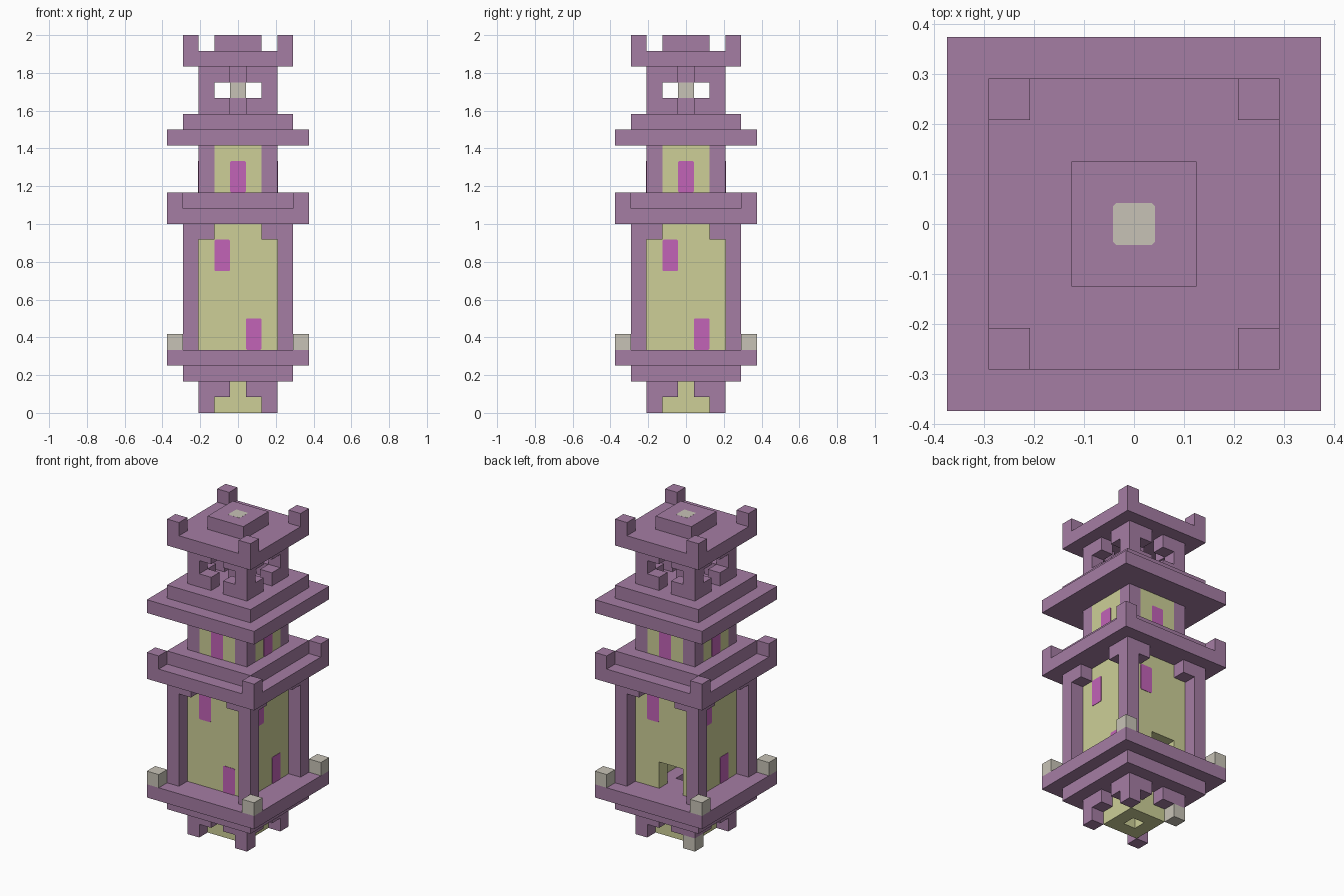
import bpy
import bmesh
from math import pi
from mathutils import Matrix, Vector

cube = bpy.data.objects.get("Cube")
if cube:
    bpy.data.objects.remove(cube, do_unlink=True)

B = 1 / 12          # one masonry block
QUADS = [(sx, sy) for sx in (-1, 1) for sy in (-1, 1)]


def material(name, r, g, b):
    m = bpy.data.materials.new(name)
    m.use_nodes = True
    m.diffuse_color = (r, g, b, 1)
    m.node_tree.nodes["Principled BSDF"].inputs["Base Color"].default_value = (r, g, b, 1)
    return m


PURPLE = material("purple_stone", 0.375, 0.205, 0.37)
YELLOW = material("pale_yellow_stone", 0.61, 0.625, 0.31)
MAGENTA = material("magenta_glass", 0.54, 0.125, 0.475)
GREY = material("warm_grey_stone", 0.575, 0.545, 0.47)


def finish(name, bm, mat):
    bmesh.ops.recalc_face_normals(bm, faces=bm.faces)
    mesh = bpy.data.meshes.new(name)
    bm.to_mesh(mesh)
    bm.free()
    mesh.materials.append(mat)
    obj = bpy.data.objects.new(name, mesh)
    bpy.context.collection.objects.link(obj)
    return obj


def add_box(bm, center, size):
    """Box with x, y centre and z base, all in blocks."""
    x, y, z = center
    place = Matrix.Translation(Vector((x, y, z + size[2] / 2)) * B)
    scale = Matrix.Diagonal((*[s * B for s in size], 1))
    return bmesh.ops.create_cube(bm, size=1, matrix=place @ scale)["verts"]


def boxes(name, mat, items):
    bm = bmesh.new()
    for center, size in items:
        add_box(bm, center, size)
    return finish(name, bm, mat)


def slab(name, width, layer, height=1, mat=PURPLE):
    return boxes(name, mat, [((0, 0, layer), (width, width, height))])


def posts(name, pos, layer, height=1, mat=PURPLE, quads=QUADS):
    return boxes(name, mat, [((sx * pos, sy * pos, layer), (1, 1, height)) for sx, sy in quads])


def brackets(name, pos, layer):
    """Single blocks on both inner sides of each corner post."""
    inner = pos - 1
    return boxes(name, PURPLE, [((sx * a, sy * b, layer), (1, 1, 1))
                                for sx, sy in QUADS for a, b in ((inner, pos), (pos, inner))])


def ring(name, mat, outer, inner, layer, height=1):
    """Square block with a square shaft through it."""
    bm = bmesh.new()
    corners = [(-1, -1), (1, -1), (1, 1), (-1, 1)]
    loops = [[bm.verts.new(Vector((x * w / 2, y * w / 2, z)) * B) for x, y in corners]
             for w, z in ((outer, layer), (outer, layer + height),
                          (inner, layer + height), (inner, layer))]
    for k in range(4):
        lo, hi = loops[k], loops[(k + 1) % 4]
        for i in range(4):
            j = (i + 1) % 4
            bm.faces.new((lo[i], lo[j], hi[j], hi[i]))
    return finish(name, bm, mat)


def panel(name, mat, size, matrix):
    """Thin plate with clipped corners, facing local -y."""
    bm = bmesh.new()
    add_box(bm, (0, 0, -size[1] / 2), (size[0], 0.06, size[1]))
    edges = [e for e in bm.edges
             if abs((e.verts[0].co - e.verts[1].co).normalized().y) > 0.9]
    bmesh.ops.bevel(bm, geom=edges, offset=0.006, segments=1, affect='EDGES')
    bm.transform(matrix)
    return finish(name, bm, mat)


def window(name, side, u, layer):
    """Window two blocks high, set on one of the four sides."""
    spin = Matrix.Rotation(side * pi / 2, 4, 'Z')
    move = Matrix.Translation(Vector((u, -2.5, layer + 1)) * B)
    panel(name, MAGENTA, (1, 2), spin @ move)


# Foot: core with a shaft, corner feet and brackets
ring("foot_core", YELLOW, 3, 1, 0, 2)
posts("foot_corner_upper", 2, 1)
posts("foot_corner_lower", 2, 0, quads=[q for q in QUADS if q != (-1, 1)])
posts("foot_corner_back_right", 2, 0, mat=GREY, quads=[(-1, 1)])
brackets("foot_bracket", 2, 1)
ring("foot_ledge", PURPLE, 7, 1, 2)
ring("main_floor", PURPLE, 9, 1, 3)
posts("floor_corner_block", 4, 4, mat=GREY)

# Main storey: hollow room with a doorway at the back
boxes("main_wall", YELLOW, [
    ((0, -2, 4), (5, 1, 8)),
    ((-2, 0, 4), (1, 3, 8)),
    ((2, 0, 4), (1, 3, 8)),
    ((1.5, 2, 4), (2, 1, 8)),
    ((-2, 2, 4), (1, 1, 8)),
    ((-0.5, 2, 6), (2, 1, 6)),
])
posts("main_pillar", 3, 4, 8)
brackets("main_bracket", 3, 11)
SIDES = ["front", "left", "back", "right"]
for i, side in enumerate(SIDES):
    window("main_window_high_" + side, i, -1, 9)
    if side != "back":
        window("main_window_low_" + side, i, 1, 4)

# First roof
slab("first_roof", 9, 12)
slab("first_roof_step", 7, 13)
posts("first_roof_corner", 4, 13)

# Upper storey
posts("upper_pillar", 2, 14, 3)
boxes("upper_wall", YELLOW, [((0, s * 2, 14), (3, 1, 3)) for s in (-1, 1)]
      + [((s * 2, 0, 14), (1, 3, 3)) for s in (-1, 1)])
for i, side in enumerate(SIDES):
    window("upper_window_" + side, i, 0, 14)

# Second roof
slab("second_roof", 9, 17)
slab("second_roof_step", 7, 18)

# Open lantern
posts("lantern_pillar", 2, 19, 3)
brackets("lantern_bracket_lower", 2, 19)
brackets("lantern_bracket_upper", 2, 21)
slab("lantern_base", 1, 19)
slab("lantern_lamp", 1, 20, mat=GREY)
slab("lantern_cap", 1, 21)

# Crown
slab("crown_roof", 7, 22)
posts("crown_corner", 3, 23)
slab("crown_top", 3, 23)
panel("crown_inlay", GREY, (1, 1),
      Matrix.Translation((0, 0, 24 * B - 0.002)) @ Matrix.Rotation(pi / 2, 4, 'X'))
